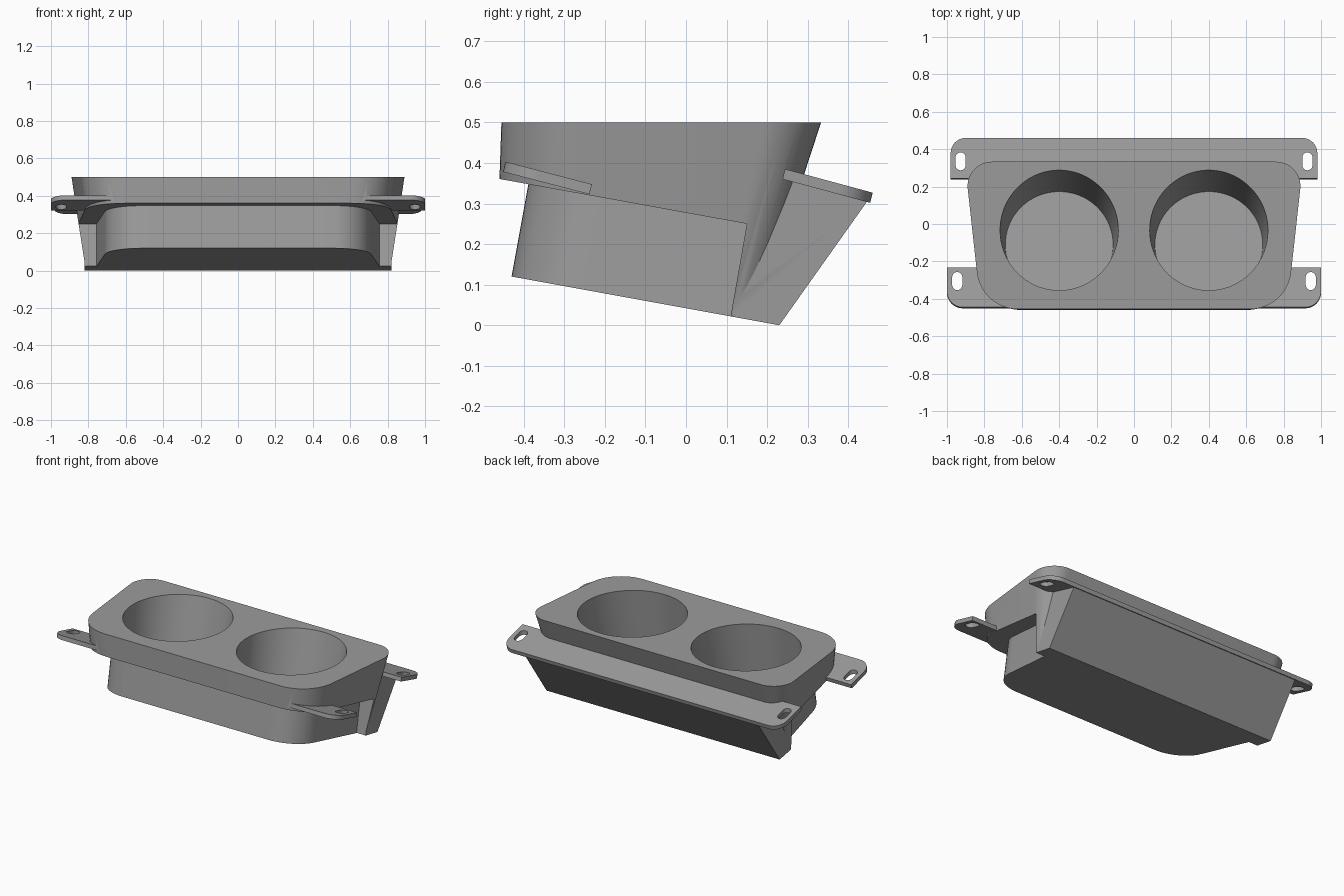
import bpy, bmesh, math
from mathutils import Vector

if "Cube" in bpy.data.objects:
    bpy.data.objects.remove(bpy.data.objects["Cube"])

TILT = math.atan(0.1818)
N = Vector((0, math.sin(TILT), math.cos(TILT)))   # normal of the tilted floor
T = Vector((0, math.cos(TILT), -math.sin(TILT)))  # slope direction of the floor

grey = bpy.data.materials.new("plain_grey")
grey.diffuse_color = (0.33, 0.33, 0.33, 1)
grey.use_nodes = True
grey.node_tree.nodes["Principled BSDF"].inputs["Base Color"].default_value = grey.diffuse_color


def floor_z(y):
    return 0.12 - 0.1818 * (y + 0.43)


def loft(name, lower, upper):
    """Closed solid between two loops with equal point counts."""
    bm = bmesh.new()
    a = [bm.verts.new(p) for p in lower]
    b = [bm.verts.new(p) for p in upper]
    n = len(a)
    bm.faces.new(a[::-1])
    bm.faces.new(b)
    for i in range(n):
        j = (i + 1) % n
        bm.faces.new((a[i], a[j], b[j], b[i]))
    bmesh.ops.recalc_face_normals(bm, faces=bm.faces)
    me = bpy.data.meshes.new(name)
    bm.to_mesh(me)
    bm.free()
    me.materials.append(grey)
    ob = bpy.data.objects.new(name, me)
    bpy.context.collection.objects.link(ob)
    return ob


def rounded(corners, steps=12):
    """Polygon of (x, y, radius) corners, with each corner filleted."""
    out = []
    n = len(corners)
    for i, (x, y, r) in enumerate(corners):
        p = Vector((x, y))
        if r == 0:
            out.append(p)
            continue
        u = (Vector(corners[i - 1][:2]) - p).normalized()
        v = (Vector(corners[(i + 1) % n][:2]) - p).normalized()
        half = u.angle(v) / 2
        c = p + (u + v).normalized() * r / math.sin(half)
        start = p + u * r / math.tan(half) - c
        end = p + v * r / math.tan(half) - c
        sweep = math.pi - 2 * half
        for k in range(steps + 1):
            t = k / steps
            out.append(c + (start * math.sin((1 - t) * sweep)
                            + end * math.sin(t * sweep)) / math.sin(sweep))
    return out


def prism(name, yz, hw):
    return loft(name, [(-hw, y, z) for y, z in yz], [(hw, y, z) for y, z in yz])


def boolean(target, tool, op):
    m = target.modifiers.new(op, 'BOOLEAN')
    m.operation, m.object, m.solver = op, tool, 'EXACT'
    bpy.context.view_layer.objects.active = target
    bpy.ops.object.modifier_apply(modifier=m.name)
    bpy.data.objects.remove(tool)


def trapezoid(front_hw, front_y, back_hw, back_y, front_r, back_r):
    return rounded([(-front_hw, front_y, front_r), (front_hw, front_y, front_r),
                    (back_hw, back_y, back_r), (-back_hw, back_y, back_r)])


def plate(name, outline, y0, z0, slope):
    """Thin tilted plate; z0 is the top height at y0."""
    top = [(x, y, z0 + slope * (y - y0)) for x, y in outline]
    return loft(name, [(x, y - 0.006, z - 0.025) for x, y, z in top], top)


# Tapered upper body
body = loft("cup_holder_body",
            [(p.x, p.y, -0.02) for p in trapezoid(0.753, -0.473, 0.821, 0.163, 0.22, 0.08)],
            [(p.x, p.y, 0.5) for p in trapezoid(0.818, -0.455, 0.905, 0.333, 0.22, 0.13)])
# Step below the rim, and tilted underside
boolean(body, prism("step_cutter", [(-0.7, 0.404), (0.15, 0.25), (0.11, 0.022),
                                    (0.09, -0.1), (-0.7, -0.1)], 1.2), 'DIFFERENCE')
boolean(body, prism("floor_cutter", [(-0.8, floor_z(-0.8) + 0.002), (0.8, floor_z(0.8) + 0.002),
                                     (0.8, -0.5), (-0.8, -0.5)], 1.2), 'DIFFERENCE')

# Narrower lower tub standing square to the tilted floor
tub_base = [Vector((p.x, p.y, floor_z(p.y)))
            for p in trapezoid(0.69, -0.43, 0.762, 0.15, 0.2, 0)]
boolean(body, loft("lower_tub", tub_base, [p + N * 0.26 for p in tub_base]), 'UNION')

# Rear wedge under the back flange
boolean(body, prism("rear_wedge", [(0.153, 0.249), (0.113, floor_z(0.113)), (0.23, 0.0),
                                   (0.45, 0.31), (0.25, 0.367)], 0.82), 'UNION')

# Back flange, full width
flange = rounded([(-0.98, 0.244, 0), (0.98, 0.244, 0), (0.98, 0.46, 0.08), (-0.98, 0.46, 0.08)])
boolean(body, plate("back_flange", flange, 0.244, 0.385, -0.27), 'UNION')

# Front ears
for s in (-1, 1):
    ear = rounded([(s * 0.62, -0.445, 0), (s * 1.0, -0.445, 0.085),
                   (s * 1.0, -0.232, 0), (s * 0.8, -0.232, 0)])
    boolean(body, plate("front_ear", ear, -0.445, 0.403, -0.26), 'UNION')

# Screw slots and round wells
for s in (-1, 1):
    for x, y in ((0.927, 0.335), (0.945, -0.305)):
        r = 0.027
        slot = rounded([(s * x - r, y - 0.048, r * 0.99), (s * x + r, y - 0.048, r * 0.99),
                        (s * x + r, y + 0.048, r * 0.99), (s * x - r, y + 0.048, r * 0.99)], 6)
        boolean(body, loft("slot_cutter", [(p.x, p.y, 0.2) for p in slot],
                           [(p.x, p.y, 0.48) for p in slot]), 'DIFFERENCE')
    base = Vector((s * 0.4, -0.11, 0.10))
    rings = []
    for h, r in ((0, 0.288), (0.55, 0.326)):
        rings.append([base + N * h + Vector((r * math.cos(a), 0, 0)) + T * r * math.sin(a)
                      for a in (2 * math.pi * k / 72 for k in range(72))])
    boolean(body, loft("well_cutter", *rings), 'DIFFERENCE')

# Smooth rounded walls, sharp creases
bpy.ops.object.select_all(action='DESELECT')
body.select_set(True)
bpy.context.view_layer.objects.active = body
bpy.ops.object.shade_smooth_by_angle(angle=math.radians(25))
